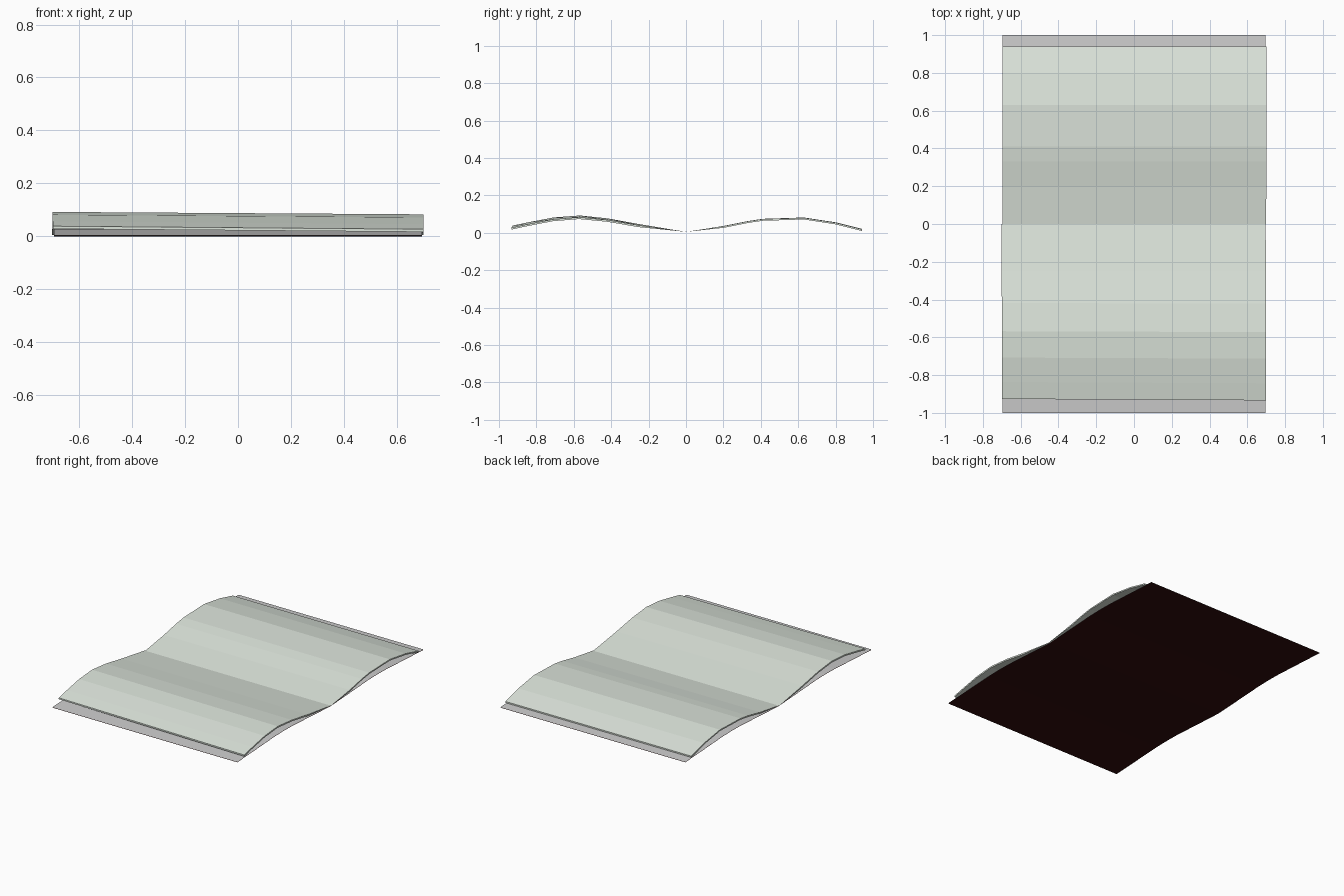
import bpy, bmesh

if "Cube" in bpy.data.objects:
    bpy.data.objects.remove(bpy.data.objects["Cube"])

def material(name, color):
    m = bpy.data.materials.new(name)
    m.diffuse_color = (*color, 1)
    m.use_nodes = True
    m.node_tree.nodes["Principled BSDF"].inputs["Base Color"].default_value = m.diffuse_color
    return m

RED = material("dark_red", (0.03, 0.004, 0.004))
GREY = material("endpaper_grey", (0.55, 0.53, 0.53))
PAPER = material("paper", (0.72, 0.78, 0.71))

def sheet(name, profile, x0, x1, mat, thick=0.0, tilt=0.0, skew=0.0):
    """Sweep a (y, z) profile along x; tilt drops z and skew moves y toward +x."""
    bm = bmesh.new()
    def row(drop):
        pts = []
        for y, z in profile:
            k = abs(y) ** 0.5
            pts.append([bm.verts.new((x + tilt * 0.5 * k,
                                      y + skew * s * abs(y),
                                      z - drop * min(1, abs(y) * 5) - tilt * s * k))
                        for x, s in ((x0, -1), (x1, 1))])
        return pts
    top = row(0)
    for a, b in zip(top, top[1:]):
        bm.faces.new((a[0], a[1], b[1], b[0]))
    if thick:
        low = row(thick)
        for a, b in zip(low, low[1:]):
            bm.faces.new((a[0], b[0], b[1], a[1]))
        for i in range(len(top) - 1):
            for s in (0, 1):
                bm.faces.new((top[i][s], top[i + 1][s], low[i + 1][s], low[i][s]))
        for i in (0, -1):
            bm.faces.new((top[i][0], top[i][1], low[i][1], low[i][0]))
        bmesh.ops.recalc_face_normals(bm, faces=bm.faces)
    me = bpy.data.meshes.new(name)
    bm.to_mesh(me)
    bm.free()
    me.materials.append(mat)
    ob = bpy.data.objects.new(name, me)
    bpy.context.collection.objects.link(ob)
    return ob

# Cover: dark red outside with grey lining just above it
half = [(0, 0), (0.2, 0.011), (0.4, 0.023), (0.5, 0.025), (0.6, 0.023), (0.8, 0.012), (1, 0.001)]
cover = [(-y, z) for y, z in half[:0:-1]] + half
sheet("cover", cover[::1], -0.695, 0.695, RED)
sheet("cover_lining", [(y, z + 0.003) for y, z in cover], -0.695, 0.695, GREY)

# Two open page blocks arching from the spine
front = [(-0.93, 0.033), (-0.84, 0.052), (-0.71, 0.077), (-0.57, 0.088),
         (-0.42, 0.073), (-0.25, 0.043), (0, 0.005)]
back = [(0, 0.005), (0.2, 0.036), (0.33, 0.062), (0.41, 0.074),
        (0.63, 0.081), (0.8, 0.055), (0.94, 0.02)]
sheet("front_pages", front, -0.702, 0.697, PAPER, 0.010, 0.006, -0.004)
sheet("back_pages", back, -0.697, 0.70, PAPER, 0.009, 0.001)
